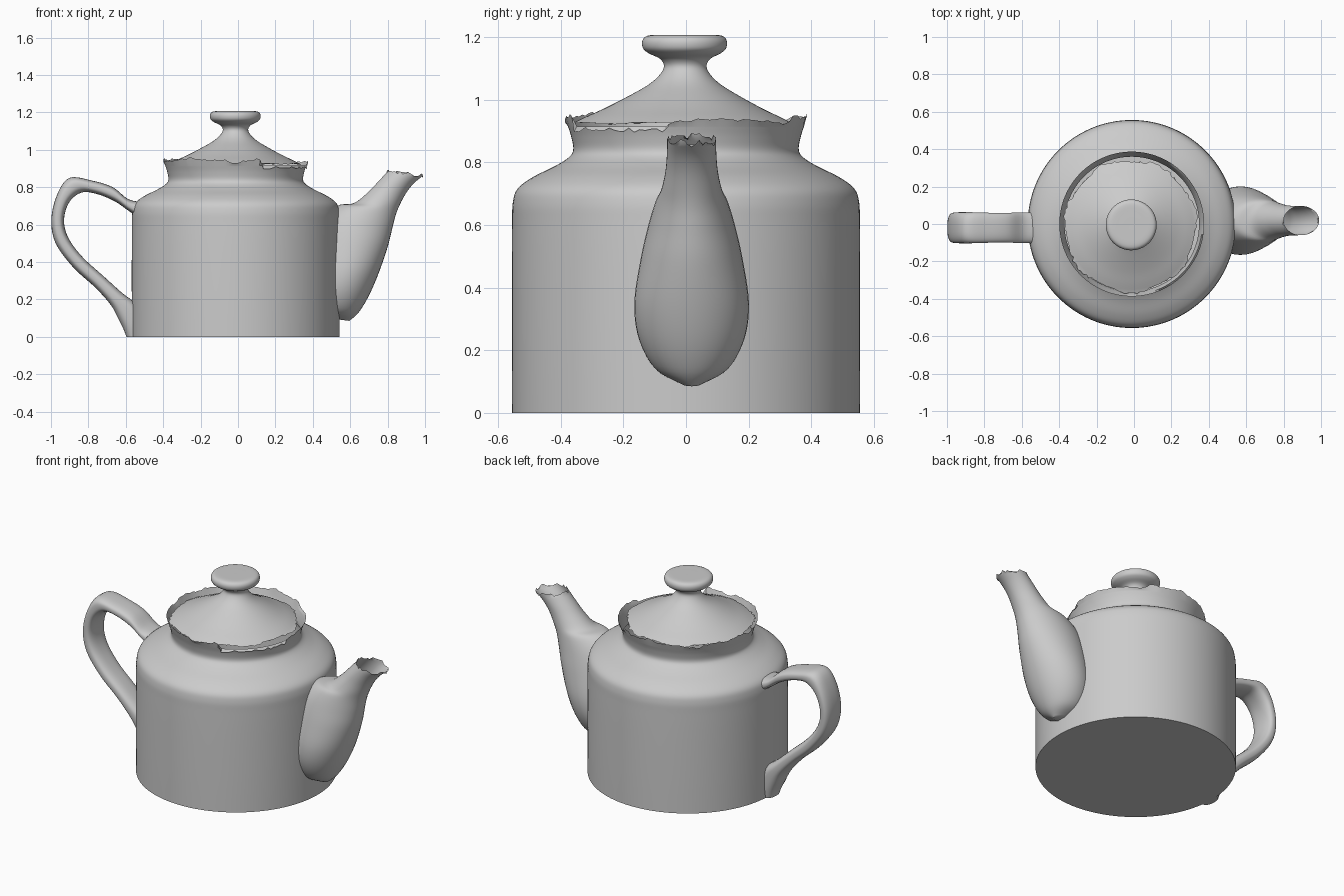
import bpy, bmesh, math, random
from mathutils import Vector

random.seed(4)
if "Cube" in bpy.data.objects:
    bpy.data.objects.remove(bpy.data.objects["Cube"])

glaze = bpy.data.materials.new("grey_glaze")
glaze.use_nodes = True
colour = (0.6, 0.6, 0.6, 1)
glaze.diffuse_color = colour
glaze.node_tree.nodes["Principled BSDF"].inputs["Base Color"].default_value = colour

SIDES = 128
CX = -0.012


def spline(points, steps=5):
    """Smooth curve through points of any dimension."""
    p = [Vector(q) for q in points]
    p = [p[0]] + p + [p[-1]]
    out = []
    for a, b, c, d in zip(p, p[1:], p[2:], p[3:]):
        for k in range(steps):
            t = k / steps
            out.append(0.5 * (2 * b + (c - a) * t + (2 * a - 5 * b + 4 * c - d) * t ** 2
                              + (3 * b - a - 3 * c + d) * t ** 3))
    return out + [p[-1]]


def skin(name, rings, cap_start=False, cap_end=False):
    """Join rings of points into one smooth shaded object."""
    bm = bmesh.new()
    rows = [[bm.verts.new(v) for v in ring] for ring in rings]
    n = len(rows[0])
    for low, high in zip(rows, rows[1:]):
        for j in range(n):
            k = (j + 1) % n
            bm.faces.new((low[j], low[k], high[k], high[j]))
    if cap_start:
        bm.faces.new(rows[0][::-1])
    if cap_end:
        bm.faces.new(rows[-1])
    bmesh.ops.remove_doubles(bm, verts=bm.verts, dist=0.00001)
    mesh = bpy.data.meshes.new(name)
    bm.to_mesh(mesh)
    bm.free()
    mesh.materials.append(glaze)
    ob = bpy.data.objects.new(name, mesh)
    bpy.context.collection.objects.link(ob)
    bpy.ops.object.select_all(action='DESELECT')
    ob.select_set(True)
    bpy.context.view_layer.objects.active = ob
    bpy.ops.object.shade_smooth_by_angle(angle=math.radians(45))
    return ob


def lathe(profile, shift=(0, 0)):
    """Rings around the pot axis; wide rings slide by the shift."""
    return [[Vector((CX + r * math.cos(a) + shift[0] * r, r * math.sin(a) + shift[1] * r, z))
             for a in (math.tau * j / SIDES for j in range(SIDES))] for r, z in profile]


def loft(sections, cy, power=1.0, sides=40):
    """Rings from (inner x, inner z, outer x, outer z, half width)."""
    rings = []
    for ix, iz, ox, oz, w in spline(sections):
        ring = []
        for j in range(sides):
            a = math.tau * j / sides
            c, s = math.cos(a), math.sin(a)
            u = 0.5 + 0.5 * math.copysign(abs(c) ** power, c)
            v = math.copysign(abs(s) ** power, s)
            ring.append(Vector((ix + (ox - ix) * u, cy + w * v, iz + (oz - iz) * u)))
        rings.append(ring)
    return rings


# Pot: flat base, straight wall, sloped shoulder, flared collar
wall = spline([(0.555, 0), (0.556, 0.2), (0.556, 0.45), (0.555, 0.6), (0.553, 0.67), (0.538, 0.715),
               (0.49, 0.752), (0.42, 0.787), (0.375, 0.815), (0.36, 0.84), (0.366, 0.88), (0.377, 0.915)])
rings = lathe([(0, 0)] + [tuple(p) for p in wall])

# Chipped collar rim, with a long break at the front left
rim = []
for j, v in enumerate(rings[-1]):
    a = math.tau * j / SIDES
    rise = 0.03 + 0.006 * math.sin(5 * a) + 0.005 * math.sin(13 * a) + random.uniform(-0.006, 0.006)
    if math.radians(292) < a < math.radians(350):
        rise = -0.012 + random.uniform(-0.008, 0.008)
    elif math.cos(a) > 0.5:
        rise -= 0.012
    rim.append(v + Vector((0.01 * math.cos(a), 0.01 * math.sin(a), rise)))
rings.append(rim)
skin("pot_body", rings)

# Lid with knob, its lower edge worn
lid = spline([(0.35, 0.925), (0.31, 0.945), (0.25, 0.973), (0.18, 1.01), (0.12, 1.045), (0.085, 1.075),
              (0.068, 1.105), (0.08, 1.13), (0.115, 1.148), (0.133, 1.165), (0.134, 1.19),
              (0.115, 1.205), (0.06, 1.207), (0, 1.207)])
rings = lathe(lid, (-0.02, -0.035))
for j, v in enumerate(rings[0]):
    a = math.tau * j / SIDES
    grow = 0.01 * math.sin(7 * a) + random.uniform(-0.008, 0.008)
    v += Vector((grow * math.cos(a), grow * math.sin(a), -0.3 * grow))
skin("lid", rings)

# Spout: full belly narrowing to an open, chipped tip
spout = loft([(0.48, 0.10, 0.595, 0.085, 0.03), (0.42, 0.15, 0.645, 0.13, 0.115),
              (0.39, 0.25, 0.70, 0.22, 0.168), (0.39, 0.36, 0.752, 0.34, 0.183),
              (0.40, 0.50, 0.80, 0.48, 0.163), (0.44, 0.62, 0.825, 0.58, 0.138),
              (0.53, 0.70, 0.843, 0.65, 0.115), (0.62, 0.715, 0.867, 0.71, 0.097),
              (0.69, 0.768, 0.90, 0.77, 0.084), (0.75, 0.83, 0.94, 0.82, 0.079),
              (0.80, 0.885, 0.99, 0.862, 0.078)], 0.018)
for v in spout[-1]:
    v.z += random.uniform(-0.015, 0.01)
skin("spout", spout, cap_start=True)

# Handle: flat strap loop with a foot running down to the base
handle = loft([(-0.50, 0.62, -0.50, 0.72, 0.085), (-0.58, 0.67, -0.585, 0.735, 0.082),
               (-0.66, 0.725, -0.67, 0.80, 0.08), (-0.76, 0.765, -0.78, 0.835, 0.08),
               (-0.84, 0.77, -0.90, 0.85, 0.083), (-0.905, 0.715, -0.965, 0.765, 0.083),
               (-0.93, 0.62, -0.998, 0.63, 0.08), (-0.905, 0.525, -0.975, 0.50, 0.078),
               (-0.83, 0.425, -0.88, 0.37, 0.076), (-0.72, 0.325, -0.765, 0.265, 0.075),
               (-0.62, 0.235, -0.68, 0.17, 0.075), (-0.54, 0.17, -0.637, 0.09, 0.072),
               (-0.50, 0.08, -0.612, 0.04, 0.068), (-0.50, 0, -0.597, 0, 0.06)], -0.02, 0.75)
skin("handle", handle, cap_start=True, cap_end=True)
